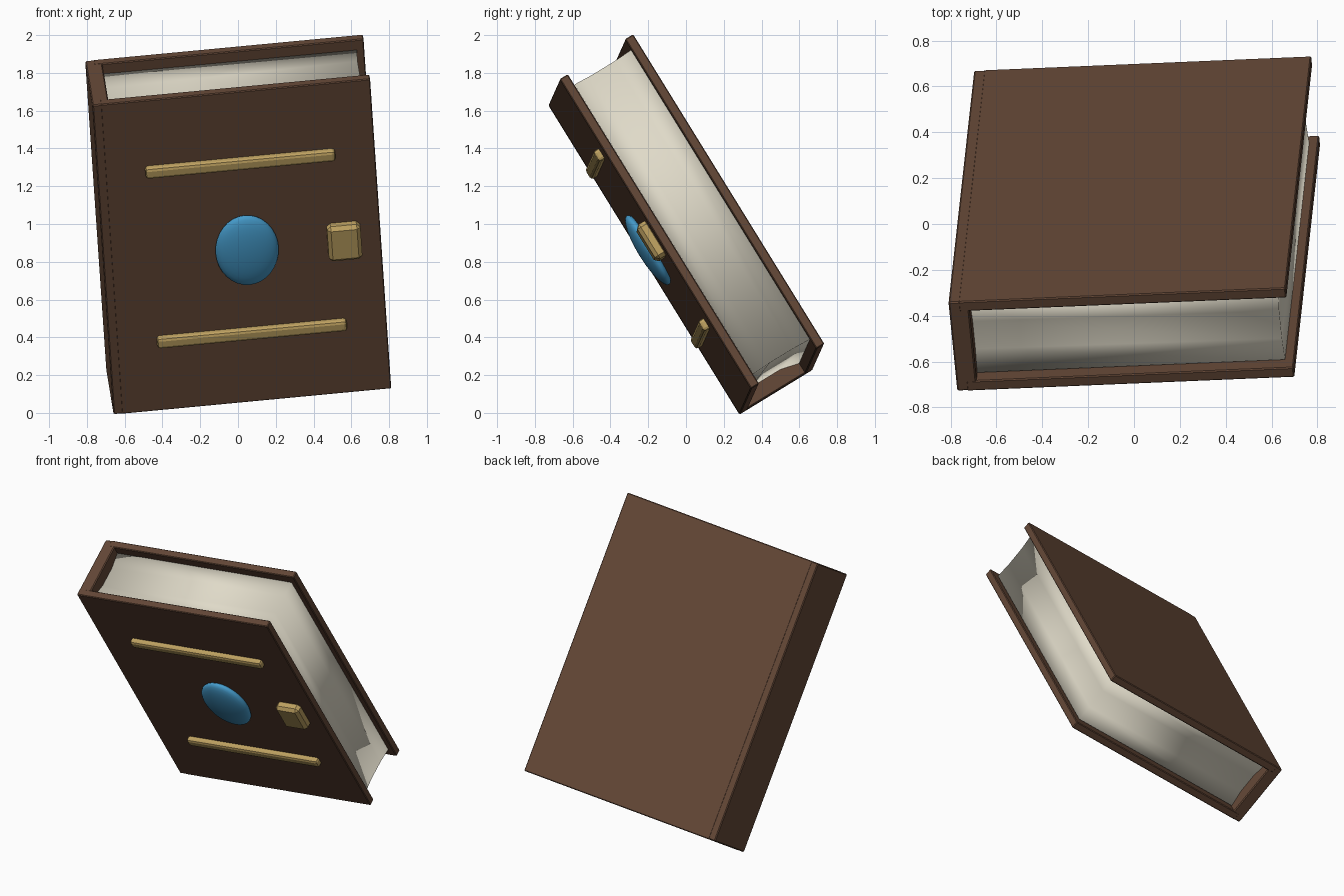
import bpy, bmesh
from mathutils import Matrix, Vector

if "Cube" in bpy.data.objects:
    bpy.data.objects.remove(bpy.data.objects["Cube"])

# Book axes: u across the cover, v up the cover, n out of the front cover
U = Vector((0.9945, 0.042, 0.094)).normalized()
V = Vector((-0.063, -0.525, 0.849))
V = (V - U * V.dot(U)).normalized()
N = U.cross(V)
FRAME = Matrix((U, V, N)).transposed().to_4x4()
FRAME.translation = Vector((0.041, -0.20, 0.893)) - V * 0.015   # centre of the front cover

W, H, T = 1.435, 1.93, 0.457                   # cover width, height, book depth
COVER = 0.05


def material(name, rgb):
    m = bpy.data.materials.new(name)
    m.diffuse_color = (*rgb, 1)
    m.use_nodes = True
    m.node_tree.nodes["Principled BSDF"].inputs["Base Color"].default_value = m.diffuse_color
    return m


LEATHER = material("brown leather", (0.125, 0.063, 0.037))
PAPER = material("cream paper", (0.74, 0.70, 0.58))
GOLD = material("dull gold", (0.52, 0.36, 0.12))
BLUE = material("blue stone", (0.06, 0.33, 0.60))


def add_object(name, bm, mat, smooth=False):
    bmesh.ops.recalc_face_normals(bm, faces=bm.faces)
    mesh = bpy.data.meshes.new(name)
    bm.to_mesh(mesh)
    bm.free()
    mesh.materials.append(mat)
    ob = bpy.data.objects.new(name, mesh)
    bpy.context.collection.objects.link(ob)
    ob.matrix_world = FRAME
    for p in mesh.polygons:
        p.use_smooth = smooth
    return ob


def box(name, centre, size, mat, bevel=0.0, segments=1):
    bm = bmesh.new()
    bmesh.ops.create_cube(bm, size=1)
    bmesh.ops.scale(bm, vec=size, verts=bm.verts)
    bmesh.ops.translate(bm, vec=centre, verts=bm.verts)
    if bevel:
        bmesh.ops.bevel(bm, geom=bm.edges[:], offset=bevel, segments=segments,
                        profile=0.5, affect='EDGES')
    return add_object(name, bm, mat)


# Covers and spine
box("front_cover", (0, 0, -COVER / 2), (W, H, COVER), LEATHER, 0.005)
box("back_cover", (0, 0, -T + COVER / 2), (W, H, COVER), LEATHER, 0.005)
box("spine", (-W / 2 + 0.001, 0, -T / 2), (0.088, H - 0.002, T - 0.002), LEATHER, 0.006)

# Page block: straight at the open corners, slightly hollowed beside the spine
bm = bmesh.new()
front, back = -COVER - 0.004, -T + COVER
rings = []
for t, hollow in ((0, 0), (0.3, 0.025), (0.7, 0.025), (1, 0)):
    depth = front + (back - front) * t
    left, right = -W / 2 + 0.035, W / 2 - 0.04 - hollow * 0.2
    outer = H / 2 - 0.063 - hollow * 0.2
    inner = H / 2 - 0.063 - hollow
    rings.append([bm.verts.new((x, y, depth)) for x, y in
                  ((left, -inner), (right, -outer), (right, outer), (left, inner))])
for a, b in zip(rings, rings[1:]):
    for i in range(4):
        j = (i + 1) % 4
        bm.faces.new((a[i], a[j], b[j], b[i]))
bm.faces.new(rings[0])
bm.faces.new(rings[-1])
add_object("pages", bm, PAPER, True)

# Gold bars and clasp plate
for name, y in (("upper_bar", 0.525), ("lower_bar", -0.533)):
    box(name, (0.0, y, 0.008), (1.01, 0.066, 0.056), GOLD, 0.017, 2)
box("clasp", (0.522, -0.011, 0.02), (0.178, 0.215, 0.075), GOLD, 0.02)

# Oval stone
bm = bmesh.new()
bmesh.ops.create_uvsphere(bm, u_segments=32, v_segments=16, radius=1)
bmesh.ops.scale(bm, vec=(0.168, 0.215, 0.052), verts=bm.verts)
bmesh.ops.translate(bm, vec=(0.004, -0.011, 0.018), verts=bm.verts)
add_object("stone", bm, BLUE, True)
